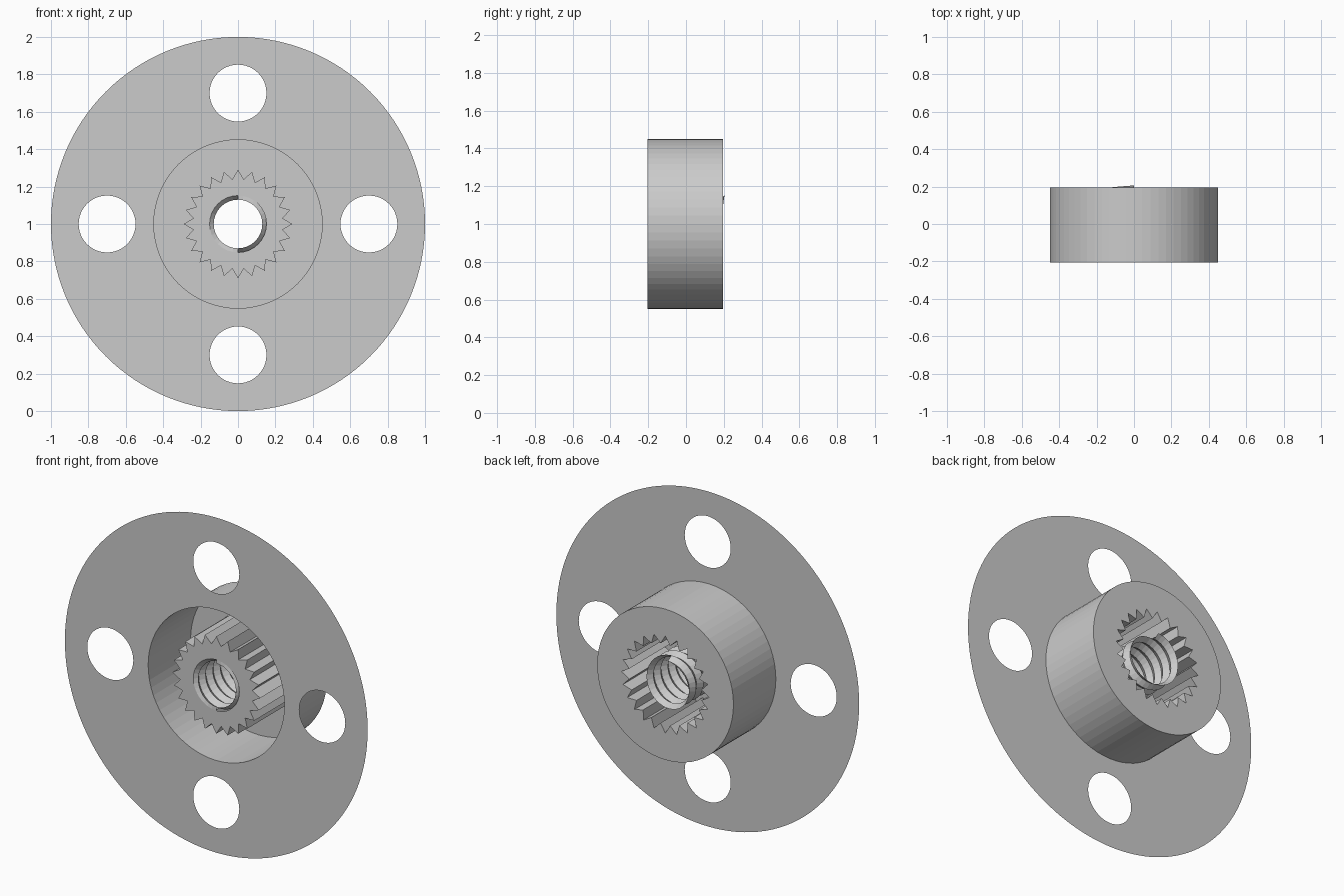
import bpy, bmesh
from math import sin, cos, pi
from mathutils import Vector

if "Cube" in bpy.data.objects:
    bpy.data.objects.remove(bpy.data.objects["Cube"])

FRONT, BACK = -0.205, 0.195
CZ = 1.0


def make_object(name, bm):
    bmesh.ops.remove_doubles(bm, verts=bm.verts[:], dist=1e-5)
    bmesh.ops.recalc_face_normals(bm, faces=bm.faces[:])
    me = bpy.data.meshes.new(name)
    bm.to_mesh(me)
    bm.free()
    ob = bpy.data.objects.new(name, me)
    bpy.context.collection.objects.link(ob)
    return ob


def circle(r, n, cx=0.0, cz=CZ):
    return [(cx + r * sin(2 * pi * i / n), cz + r * cos(2 * pi * i / n)) for i in range(n)]


def star(r_out, r_in, teeth):
    n = teeth * 2
    return [((r_in if i % 2 else r_out) * sin(2 * pi * i / n),
             CZ + (r_in if i % 2 else r_out) * cos(2 * pi * i / n)) for i in range(n)]


def plate(name, loops, y):
    """Flat sheet: first loop is the outline, the others are holes."""
    bm = bmesh.new()
    edges = []
    for loop in loops:
        vs = [bm.verts.new((x, y, z)) for x, z in loop]
        edges += [bm.edges.new((vs[i - 1], vs[i])) for i in range(len(vs))]
    bmesh.ops.triangle_fill(bm, use_beauty=True, use_dissolve=False,
                            edges=edges, normal=Vector((0, -1, 0)))
    return make_object(name, bm)


def wall(name, loop, y0, y1):
    """Open sleeve following an outline."""
    bm = bmesh.new()
    a = [bm.verts.new((x, y0, z)) for x, z in loop]
    b = [bm.verts.new((x, y1, z)) for x, z in loop]
    for i in range(len(loop)):
        bm.faces.new((a[i - 1], a[i], b[i], b[i - 1]))
    return make_object(name, bm)


hub = circle(0.45, 64)
gear = star(0.29, 0.24, 26 - 2)
bore = circle(0.152, 32)

# Thin flange with four bolt holes
bolts = [circle(0.152, 48, 0.7 * sin(k * pi / 2), CZ + 0.7 * cos(k * pi / 2)) for k in range(4)]
plate("flange", [circle(1.0, 128), hub] + bolts, FRONT)

# Hub cup: outer sleeve and back cap with toothed opening
wall("hub_wall", hub, FRONT, BACK)
plate("hub_back", [hub, gear], BACK)

# Toothed socket: sleeve and front face with bore
wall("socket_teeth", gear, FRONT, BACK)
plate("socket_front", [gear, bore], FRONT)

# Threaded bore: helical V-profile, trimmed flush at the front
SEG, TURNS, PITCH = 32, 6, 0.0685
bm = bmesh.new()
grid = []
for j in range(SEG + 1):
    a = 2 * pi * j / SEG
    col = []
    for k in range(2 * TURNS + 1):
        r = 0.130 if k % 2 else 0.152
        y = max(FRONT, FRONT - PITCH + PITCH * (k / 2 + j / SEG))
        col.append(bm.verts.new((r * sin(a), y, CZ + r * cos(a))))
    grid.append(col)
for j in range(SEG):
    for k in range(2 * TURNS):
        quad = (grid[j][k], grid[j + 1][k], grid[j + 1][k + 1], grid[j][k + 1])
        if max(v.co.y for v in quad) > FRONT + 1e-6:
            bm.faces.new(quad)
make_object("thread", bm)
